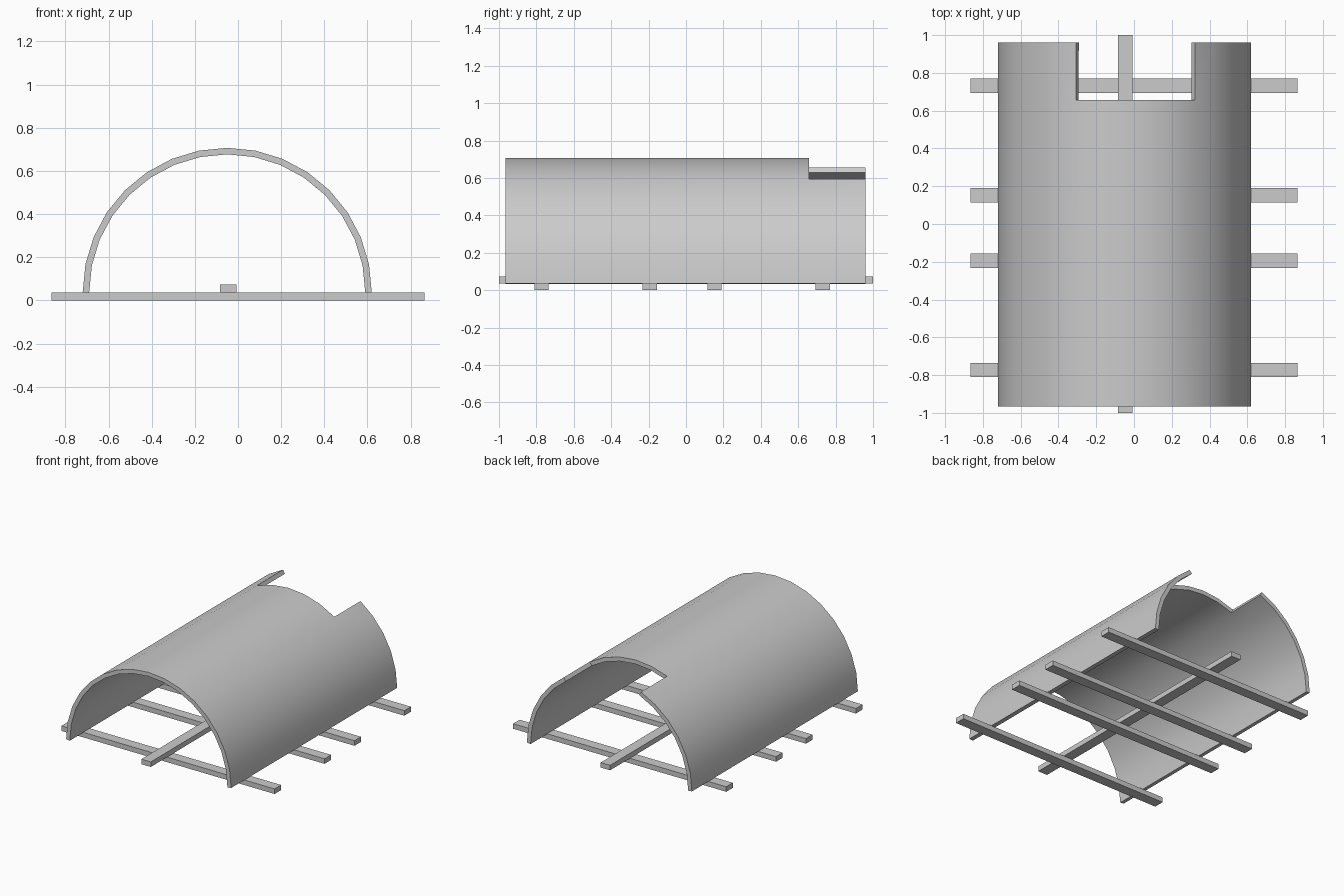
import bpy, bmesh
from math import sin, cos, pi

if "Cube" in bpy.data.objects:
    bpy.data.objects.remove(bpy.data.objects["Cube"])

BAR_W, BAR_H = 0.076, 0.037      # timber section
CX, RADIUS, SEGS = -0.05, 0.67, 16


def bar(name, center, size):
    bpy.ops.mesh.primitive_cube_add(size=1, location=center)
    ob = bpy.context.object
    ob.name = name
    ob.scale = size
    bpy.ops.object.transform_apply(location=False, rotation=False, scale=True)
    return ob


# Cross slats on the ground
for i, y in enumerate((-0.773, -0.194, 0.153, 0.731)):
    bar(f"cross_slat_{i + 1}", (0, y, BAR_H / 2), (1.73, BAR_W, BAR_H))

# Long beam resting on the slats
bar("long_beam", (-0.046, 0, BAR_H * 1.5), (BAR_W, 2.0, BAR_H))

# Half-round shell, with a notch of five facets at the back
bm = bmesh.new()
rows = []
for y in (-0.965, 0.657, 0.96):
    row = []
    for i in range(SEGS + 1):
        a = -pi / 2 + pi * i / SEGS
        row.append(bm.verts.new((CX + RADIUS * sin(a), y, BAR_H + RADIUS * cos(a))))
    rows.append(row)
for j in range(2):
    for i in range(SEGS):
        if j == 1 and 6 <= i < 11:
            continue
        bm.faces.new((rows[j][i], rows[j][i + 1], rows[j + 1][i + 1], rows[j + 1][i]))
bmesh.ops.delete(bm, geom=[v for v in bm.verts if not v.link_faces], context='VERTS')
mesh = bpy.data.meshes.new("arched_shell")
bm.to_mesh(mesh)
bm.free()
shell = bpy.data.objects.new("arched_shell", mesh)
bpy.context.collection.objects.link(shell)
bpy.ops.object.select_all(action='DESELECT')
shell.select_set(True)
bpy.context.view_layer.objects.active = shell

# Give the shell its wall thickness, inwards
wall = shell.modifiers.new("wall", 'SOLIDIFY')
wall.thickness = 0.03
wall.offset = -1
wall.use_even_offset = True
bpy.ops.object.modifier_apply(modifier=wall.name)
bpy.ops.object.shade_smooth_by_angle()
